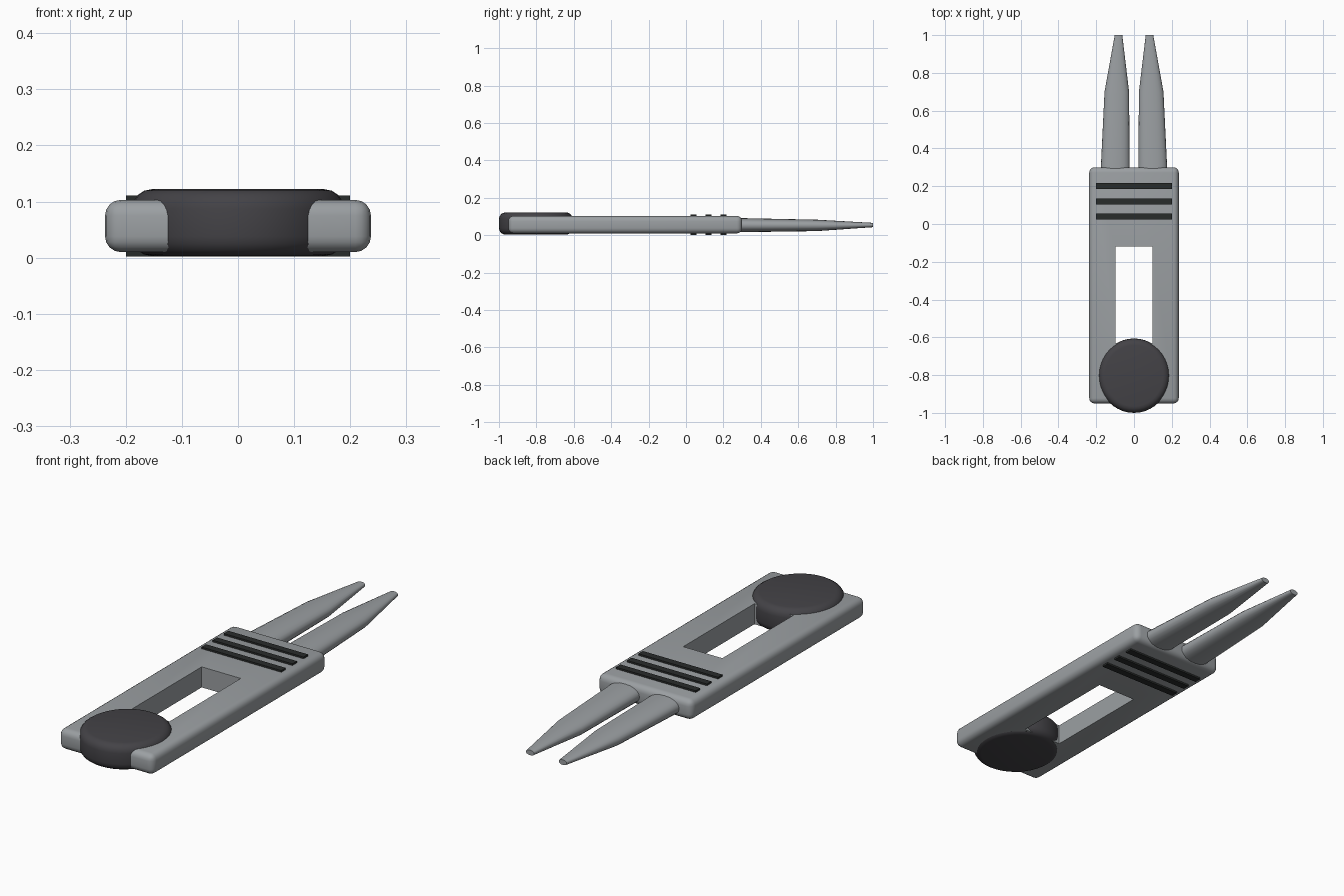
import bpy, bmesh, math
from mathutils import Matrix

if "Cube" in bpy.data.objects:
    bpy.data.objects.remove(bpy.data.objects["Cube"])


def material(name, rgb):
    m = bpy.data.materials.new(name)
    m.diffuse_color = (*rgb, 1)
    m.use_nodes = True
    m.node_tree.nodes["Principled BSDF"].inputs["Base Color"].default_value = m.diffuse_color
    return m


STEEL = material("steel grey", (0.33, 0.35, 0.365))
DARK = material("charcoal", (0.057, 0.055, 0.062))
BLACK = material("black", (0.022, 0.025, 0.024))


def make(name, bm, mat, smooth=True):
    bmesh.ops.recalc_face_normals(bm, faces=bm.faces)
    me = bpy.data.meshes.new(name)
    bm.to_mesh(me)
    bm.free()
    ob = bpy.data.objects.new(name, me)
    bpy.context.collection.objects.link(ob)
    me.materials.append(mat)
    if smooth:
        bpy.ops.object.select_all(action='DESELECT')
        ob.select_set(True)
        bpy.context.view_layer.objects.active = ob
        bpy.ops.object.shade_smooth_by_angle(angle=math.radians(35))
    return ob


def box(lo, hi, bevel=0):
    bm = bmesh.new()
    size = [b - a for a, b in zip(lo, hi)]
    mid = [(a + b) / 2 for a, b in zip(lo, hi)]
    bmesh.ops.create_cube(bm, size=1, matrix=Matrix.Translation(mid) @ Matrix.Diagonal((*size, 1)))
    if bevel:
        bmesh.ops.bevel(bm, geom=bm.edges[:], offset=bevel, segments=4, profile=0.5, affect='EDGES')
    return bm


def loft(rings):
    """Skin a list of closed rings of points and cap both ends."""
    bm = bmesh.new()
    rows = [[bm.verts.new(p) for p in r] for r in rings]
    n = len(rows[0])
    for a, b in zip(rows, rows[1:]):
        for i in range(n):
            bm.faces.new((a[i], a[(i + 1) % n], b[(i + 1) % n], b[i]))
    bm.faces.new(rows[0])
    bm.faces.new(rows[-1])
    return bm


# Handle plate with rounded edges and a sharp-edged slot
body = make("handle", box((-0.237, -0.95, 0.01), (0.237, 0.30, 0.103), 0.028), STEEL)
cutter = make("slot_cutter", box((-0.098, -0.63, -0.1), (0.098, -0.12, 0.3)), STEEL, False)
cutter.hide_render = True
mod = body.modifiers.new("slot", 'BOOLEAN')
mod.operation = 'DIFFERENCE'
mod.solver = 'EXACT'
mod.object = cutter
bpy.context.view_layer.objects.active = body
bpy.ops.object.modifier_apply(modifier=mod.name)
bpy.data.objects.remove(cutter, do_unlink=True)

# Round button with softened rims, slightly longer than wide
profile = []
for k in range(5):
    a = math.radians(-90 + 22.5 * k)
    profile.append((-0.035 + 0.035 * math.cos(a), 0.038 + 0.035 * math.sin(a)))
for k in range(5):
    a = math.radians(22.5 * k)
    profile.append((-0.035 + 0.035 * math.cos(a), 0.087 + 0.035 * math.sin(a)))
N = 40
make("round_button", loft([[((0.189 + d) * math.cos(2 * math.pi * i / N),
                             -0.803 + (0.197 + d) * math.sin(2 * math.pi * i / N), z)
                            for i in range(N)] for d, z in profile]), DARK)

# Grip stripes on top and bottom faces
for i, y in enumerate((0.04, 0.12, 0.20)):
    for side, z0, z1 in (("top", 0.102, 0.111), ("bottom", 0.002, 0.011)):
        make(f"grip_stripe_{side}_{i + 1}",
             box((-0.2, y - 0.016, z0), (0.2, y + 0.016, z1)), BLACK, False)

# Tapered prongs: y, inner x, outer x, bottom z, top z
sections = [(0.27, 0.023, 0.177, 0.016, 0.092), (0.70, 0.026, 0.156, 0.022, 0.083),
            (1.0, 0.062, 0.102, 0.043, 0.066)]


def rounded(t):
    return math.copysign(abs(t) ** 0.85, t)


for name, s in (("prong_right", 1), ("prong_left", -1)):
    rings = []
    for y, x0, x1, z0, z1 in sections:
        rings.append([(s * ((x0 + x1) / 2 + (x1 - x0) / 2 * rounded(math.cos(math.pi * i / 10))), y,
                       (z0 + z1) / 2 + (z1 - z0) / 2 * rounded(math.sin(math.pi * i / 10)))
                      for i in range(20)])
    make(name, loft(rings), STEEL)
